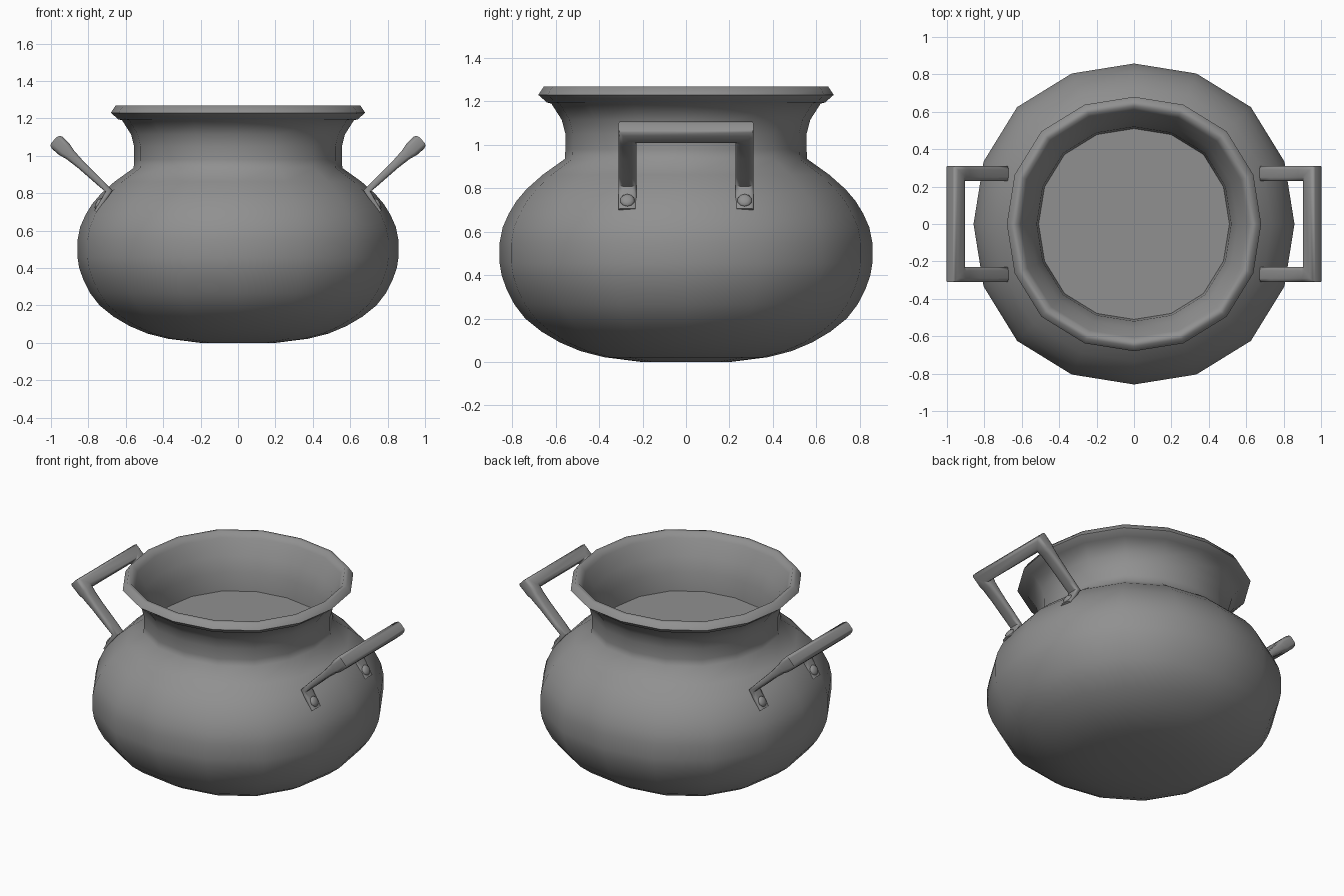
import bpy, bmesh, math
from mathutils import Vector

if "Cube" in bpy.data.objects:
    bpy.data.objects.remove(bpy.data.objects["Cube"])

SIDES = 16
iron = bpy.data.materials.new("dark_iron")
iron.diffuse_color = (.28, .28, .28, 1)
iron.use_nodes = True
iron.node_tree.nodes["Principled BSDF"].inputs["Base Color"].default_value = iron.diffuse_color


def finish(name, bm, angle=80):
    bmesh.ops.remove_doubles(bm, verts=bm.verts, dist=1e-5)
    bmesh.ops.recalc_face_normals(bm, faces=bm.faces)
    me = bpy.data.meshes.new(name)
    bm.to_mesh(me)
    bm.free()
    me.materials.append(iron)
    ob = bpy.data.objects.new(name, me)
    bpy.context.collection.objects.link(ob)
    bpy.ops.object.select_all(action='DESELECT')
    ob.select_set(True)
    bpy.context.view_layer.objects.active = ob
    bpy.ops.object.shade_smooth_by_angle(angle=math.radians(angle))
    return ob


def skin(bm, rings, caps=False):
    rows = [[bm.verts.new(p) for p in r] for r in rings]
    n = len(rows[0])
    for a, b in zip(rows, rows[1:]):
        for i in range(n):
            j = (i + 1) % n
            bm.faces.new((a[i], a[j], b[j], b[i]))
    if caps:
        bm.faces.new(rows[0])
        bm.faces.new(rows[-1])
    return rows


def ring(r, z):
    """Sixteen-sided ring, slightly fuller on the diagonals."""
    pts = []
    for i in range(SIDES):
        t = 2 * math.pi * i / SIDES
        k = r * (1 + .03 * math.sin(2 * t) ** 2)
        pts.append((k * math.cos(t), k * math.sin(t), z))
    return pts


# belly, flared neck, thick rim and inner wall in one turned profile
bm = bmesh.new()
profile = [(.20, 0), (.375, .022), (.485, .05), (.58, .09), (.665, .14), (.74, .20),
           (.79, .265), (.826, .335), (.849, .40), (.858, .455), (.858, .55),
           (.844, .62), (.815, .685), (.78, .742), (.735, .795), (.66, .862),
           (.558, .935), (.555, .98), (.555, 1.05), (.572, 1.115), (.62, 1.19),
           (.64, 1.195), (.68, 1.23), (.655, 1.268), (.63, 1.268), (.607, 1.235),
           (.555, 1.14), (.52, 1.05), (.51, .93)]
rows = skin(bm, [ring(r, z) for r, z in profile])
bm.faces.new(rows[0])
finish("pot", bm)

# flat surface inside the pot
bm = bmesh.new()
bm.faces.new([bm.verts.new(p) for p in ring(.512, .93)])
finish("contents", bm)


def section(c, u, v, a, b):
    """Rounded rectangle: half size a along u, b along v."""
    pts = [(1, .5), (.87, .83), (.5, 1), (-.5, 1), (-.87, .83), (-1, .5),
           (-1, -.5), (-.87, -.83), (-.5, -1), (.5, -1), (.87, -.83), (1, -.5)]
    return [c + u * (a * p) + v * (b * q) for p, q in pts]


def handle_rings():
    y = Vector((0, 1, 0))
    arm = Vector((.73, 0, .68)).normalized()
    arm_n = Vector((arm.z, 0, -arm.x))
    tab_n = Vector((.86, 0, .51)).normalized()
    elbow_n = Vector((.99, 0, -.14)).normalized()
    # x, z, thickness axis, half thickness
    path = [(.757, .70, tab_n, .014), (.715, .77, tab_n, .014), (.69, .812, elbow_n, .02),
            (.74, .859, arm_n, .019), (.84, .952, arm_n, .023), (.90, 1.008, arm_n, .031),
            (.925, 1.031, arm_n, .04)]
    side = [section(Vector((x, .27, z)), y, n, .041, t) for x, z, n, t in path]
    # mitred corner where the arm meets the grip
    side.append(section(Vector((.954, .27, 1.058)), y + arm, arm_n, .04, .042))
    other = [[Vector((p.x, -p.y, p.z)) for p in r] for r in reversed(side)]
    return side + other


for s, label in ((1, "right"), (-1, "left")):
    # bent strap handle
    bm = bmesh.new()
    skin(bm, [[(s * p.x, p.y, p.z) for p in r] for r in handle_rings()], caps=True)
    finish(label + "_handle", bm, 65)

    # domed rivets on the tabs
    for y, end in ((-.27, "front"), (.27, "back")):
        n = Vector((s * .86, 0, .51)).normalized()
        bm = bmesh.new()
        bmesh.ops.create_uvsphere(bm, u_segments=10, v_segments=6, radius=.034)
        bmesh.ops.scale(bm, vec=(1, 1, .45), verts=bm.verts)
        ob = finish(f"{label}_{end}_rivet", bm)
        ob.rotation_euler = n.to_track_quat('Z', 'Y').to_euler()
        ob.location = Vector((s * .733, y, .737)) + n * .014
